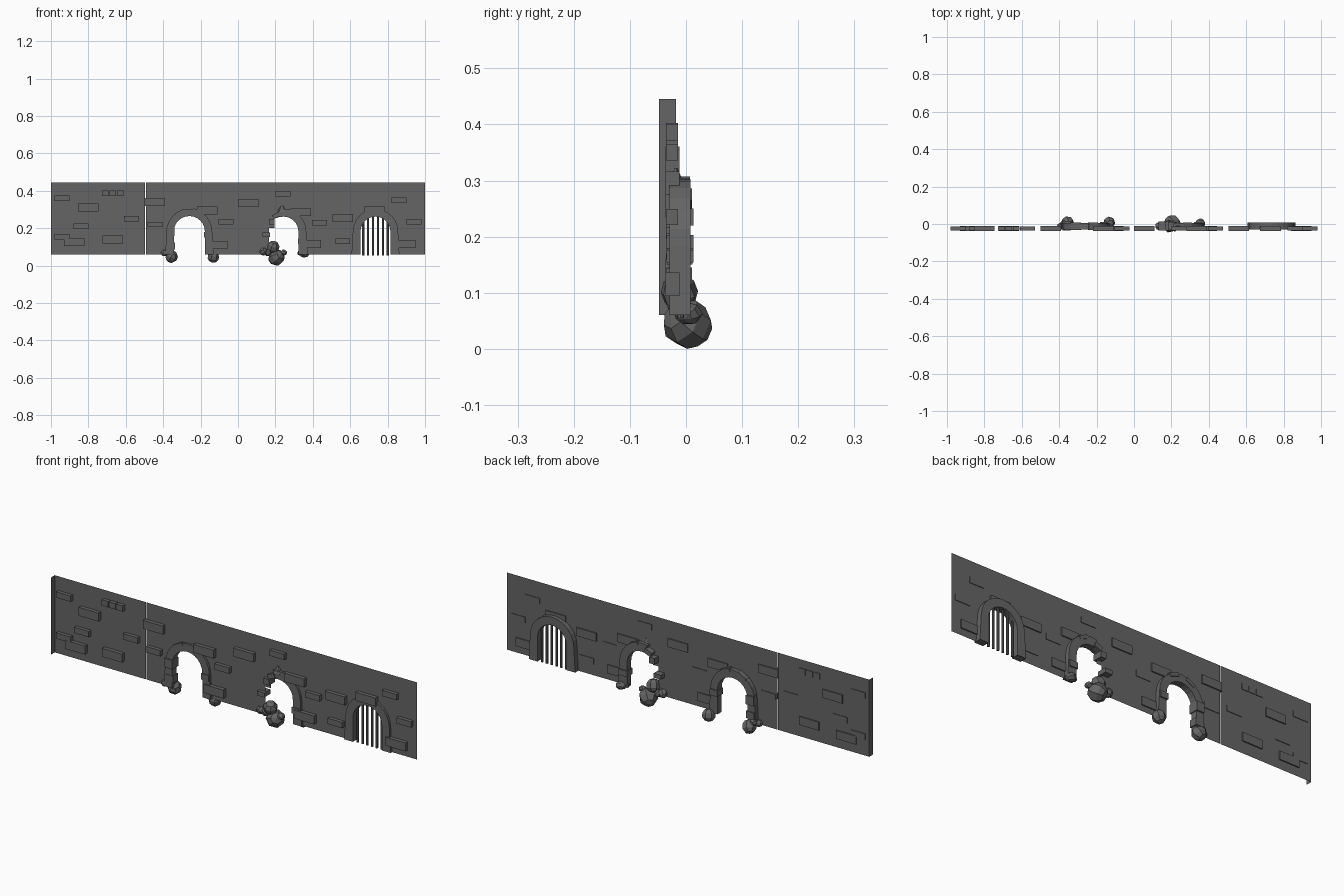
import bpy, bmesh, math, random
from mathutils import Matrix, Vector

if "Cube" in bpy.data.objects:
    bpy.data.objects.remove(bpy.data.objects["Cube"])

random.seed(4)
Z0, Z1, SPRING = 0.06, 0.445, 0.182
stone = bpy.data.materials.new("dark_stone")
stone.diffuse_color = (.13, .13, .13, 1)
stone.use_nodes = True
stone.node_tree.nodes["Principled BSDF"].inputs["Base Color"].default_value = stone.diffuse_color


def finish(name, bm):
    me = bpy.data.meshes.new(name)
    bm.to_mesh(me)
    bm.free()
    me.materials.append(stone)
    ob = bpy.data.objects.new(name, me)
    bpy.context.collection.objects.link(ob)
    return ob


def sheet(name, y, bottom):
    """Single-sided wall hanging from Z1 down to the bottom line of (x, z) points."""
    bm = bmesh.new()
    for (xa, za), (xb, zb) in zip(bottom, bottom[1:]):
        if xb - xa > 1e-5:
            bm.faces.new([bm.verts.new((x, y, z)) for x, z in ((xa, za), (xb, zb), (xb, Z1), (xa, Z1))])
    bmesh.ops.remove_doubles(bm, verts=bm.verts, dist=1e-5)
    return finish(name, bm)


def box(name, c, s, tilt=0.0):
    bm = bmesh.new()
    m = Matrix.Translation(c) @ Matrix.Rotation(tilt, 4, 'Y') @ Matrix.Diagonal((*s, 1))
    bmesh.ops.create_cube(bm, size=1, matrix=m)
    return finish(name, bm)


def rock(name, c, r, flat=1.0):
    bm = bmesh.new()
    bmesh.ops.create_uvsphere(bm, u_segments=7, v_segments=5, radius=r)
    turn = Matrix.Rotation(random.uniform(0, 3), 3, Vector((1, .6, .4)))
    for v in bm.verts:
        v.co = turn @ v.co
        v.co.z *= flat
        v.co += Vector(c)
        v.co.z = max(v.co.z, 0)
    return finish(name, bm)


def arch_line(cx, r, foot=0.0, n=12):
    """Path from left foot over the top to right foot, as (x, z)."""
    arc = [(cx - r * math.cos(math.pi * i / n), SPRING + r * math.sin(math.pi * i / n))
           for i in range(n + 1)]
    return [(cx - r - foot, Z0)] + arc + [(cx + r + foot, Z0)]


def arch(name, cx, y0, y1, ri, ro, first=0):
    inner, outer = arch_line(cx, ri)[first:], arch_line(cx, ro, .007)[first:]
    bm = bmesh.new()
    rows = [[bm.verts.new((p[0], y, p[1])) for p, y in ((a, y0), (b, y0), (b, y1), (a, y1))]
            for a, b in zip(inner, outer)]
    for a, b in zip(rows, rows[1:]):
        for i in range(4):
            j = (i + 1) % 4
            bm.faces.new((a[i], a[j], b[j], b[i]))
    bm.faces.new(rows[0])
    bm.faces.new(rows[-1][::-1])
    bmesh.ops.recalc_face_normals(bm, faces=bm.faces)
    return finish(name, bm)


# Wall sheets: plain left panel, end return, and long panel with three openings
Y = -0.0175
sheet("left_wall_panel", Y, [(-1, Z0), (-.496, Z0)])
bm = bmesh.new()
bm.faces.new([bm.verts.new((-1, y, z)) for y, z in ((-.048, Z0), (Y, Z0), (Y, Z1), (-.048, Z1))])
finish("wall_end_return", bm)
ragged = [(.165, Z0), (.165, .2), (.195, .2), (.195, .255), (.21, .255)]
broken = ragged + arch_line(.243, .082)[6:]
openings = arch_line(-.26, .083) + broken + arch_line(.735, .083)
sheet("main_wall_panel", Y, [(-.492, Z0)] + openings + [(1, Z0)])

# Raised bricks showing through both faces
large = [(-.80, .31), (-.875, .125), (-.67, .14), (-.445, .34), (-.165, .295), (-.11, .11),
         (.055, .335), (.335, .285), (.39, .115), (.56, .255), (.73, .295), (.895, .115)]
small = [(-.94, .36), (-.84, .21), (-.94, .155), (-.57, .25), (-.445, .22), (-.065, .235),
         (.24, .385), (.435, .23), (.56, .13), (.86, .35), (.94, .235)]
for x, z in large:
    box("large_brick", (x, -.024, z), (.11, .025, .042))
for x, z in small:
    box("small_brick", (x, -.025, z), (.08, .021, .029))
for dx in (-.04, 0, .04):
    box("split_brick", (-.67 + dx, -.025, .388), (.036, .021, .029))

# Stone arches: whole, broken, barred
arch("left_arch", -.26, -.029, .005, .083, .122)
arch("broken_arch", .243, -.029, .005, .080, .122, 6)
arch("barred_arch", .735, -.029, .008, .080, .121)
for i in range(6):
    bm = bmesh.new()
    x = .669 + .0264 * i
    top = SPRING + math.sqrt(.083 ** 2 - (x - .735) ** 2)
    bmesh.ops.create_cone(bm, cap_ends=True, segments=8, radius1=.006, radius2=.006, depth=top - .055,
                          matrix=Matrix.Translation((x, -.010, (top + .055) / 2)))
    finish("gate_bar", bm)

# Proud stones on the arches and loose jamb stones
for c, s, t in [((-.36, -.011, .18), (.042, .048, .045), 0), ((-.36, -.011, .105), (.045, .04, .035), 0),
                ((-.16, -.011, .165), (.042, .046, .03), 0), ((-.31, -.012, .283), (.05, .038, .018), -.5),
                ((-.22, -.012, .29), (.05, .038, .018), .35), ((.15, -.011, .165), (.04, .048, .022), 0),
                ((.18, -.011, .235), (.03, .048, .03), 0),
                ((.205, -.011, .268), (.04, .044, .022), -.4), ((.285, -.012, .287), (.045, .038, .018), .4),
                ((.342, -.011, .13), (.045, .044, .03), 0)]:
    box("arch_stone", c, s, t)

# Wedge of stone above the broken arch
bm = bmesh.new()
bmesh.ops.create_cone(bm, cap_ends=True, segments=5, radius1=.028, radius2=.005, depth=.035,
                      matrix=Matrix.Translation((.235, -.018, .305)) @ Matrix.Diagonal((1, .6, 1, 1)))
finish("loose_wedge", bm)

# Boulders and rubble at the feet
for x, y, z, r, f in [(-.355, .008, .048, .034, 1), (-.132, .008, .047, .032, 1), (.205, .003, .044, .045, 1),
                      (.188, -.012, .1, .034, 1), (-.395, -.012, .068, .018, 1), (.135, -.012, .075, .022, 1),
                      (.16, -.01, .07, .02, 1), (.245, -.008, .07, .018, .9), (.355, .004, .063, .026, .8),
                      (.33, -.005, .067, .014, .9), (-.375, .0, .075, .02, .9)]:
    rock("boulder", (x, y, z), r, f)
